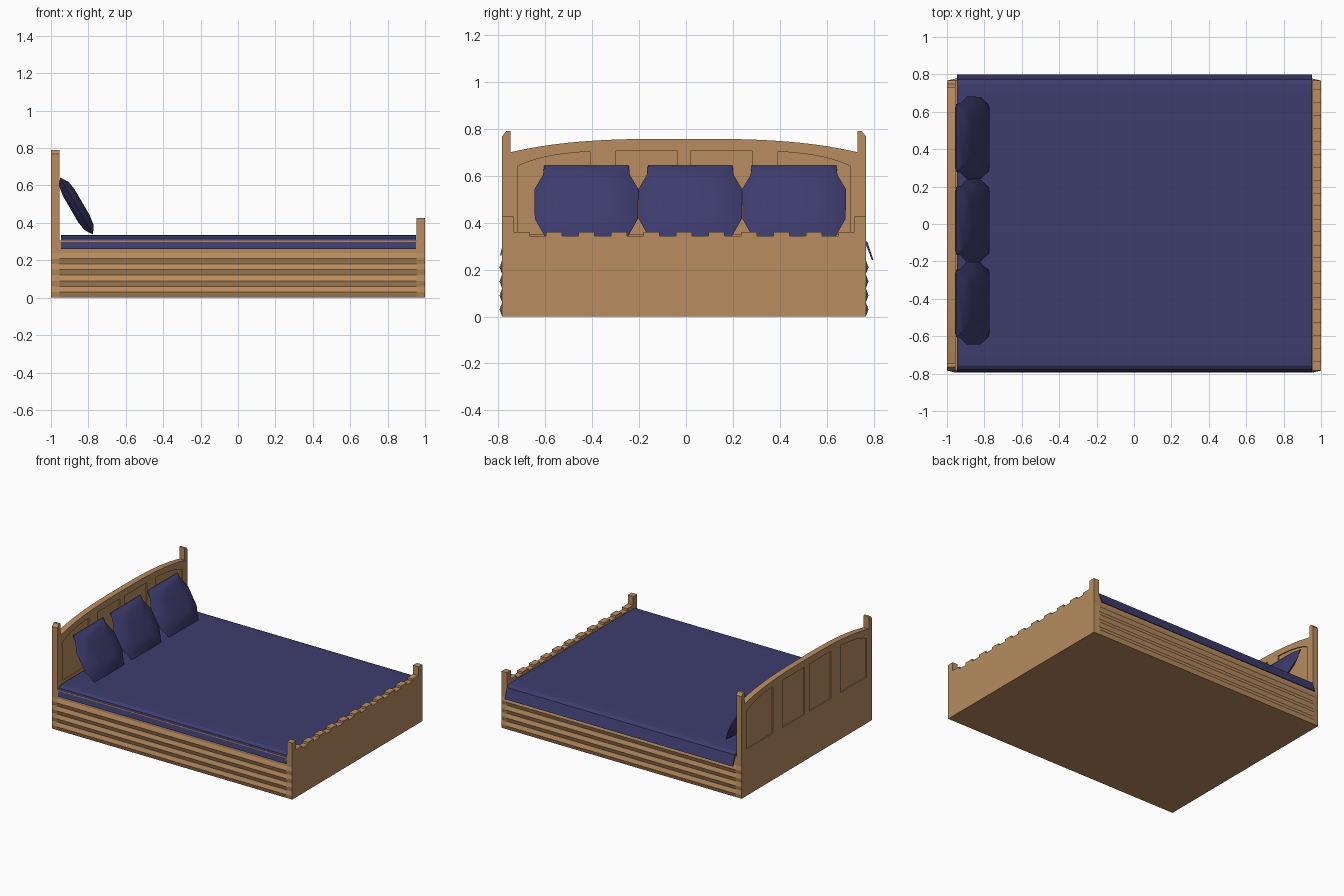
import bpy, bmesh, math
from mathutils import Vector

if "Cube" in bpy.data.objects:
    bpy.data.objects.remove(bpy.data.objects["Cube"])

YC = -0.0085          # centre line of the wooden frame
A = 0.7745            # half width of the frame


def material(name, rgb):
    m = bpy.data.materials.new(name)
    m.diffuse_color = (*rgb, 1)
    m.use_nodes = True
    m.node_tree.nodes["Principled BSDF"].inputs["Base Color"].default_value = m.diffuse_color
    return m


WOOD = material("warm wood", (0.48, 0.262, 0.115))
CLOTH = material("navy cloth", (0.047, 0.045, 0.155))


def finish(name, bm, mat):
    bmesh.ops.recalc_face_normals(bm, faces=bm.faces)
    me = bpy.data.meshes.new(name)
    bm.to_mesh(me)
    bm.free()
    me.materials.append(mat)
    ob = bpy.data.objects.new(name, me)
    bpy.context.collection.objects.link(ob)
    return ob


def loft(bm, sections):
    """Close a solid through (x, [(y, z), ...]) sections."""
    rings = [[bm.verts.new((x, y, z)) for y, z in p] for x, p in sections]
    n = len(rings[0])
    for a, b in zip(rings, rings[1:]):
        for i in range(n):
            j = (i + 1) % n
            bm.faces.new((a[i], a[j], b[j], b[i]))
    bm.faces.new(rings[0])
    bm.faces.new(rings[-1])


def prism(name, profile, x0, x1, mat):
    bm = bmesh.new()
    loft(bm, [(x0, profile), (x1, profile)])
    return finish(name, bm, mat)


def mirrored(half):
    """Right half outline from bottom to middle -> full outline."""
    full = half + [(-y, z) for y, z in reversed(half)]
    return [(y + YC, z) for y, z in full]


# Headboard with tall posts and an arched top
inner = A - 0.036
half = [(A, 0), (A, 0.768), (A - 0.018, 0.79), (inner, 0.79)]
for i in range(12):
    t = 1 - i / 12
    half.append((inner * t, 0.70 + 0.057 * (1 - t ** 3)))
headboard = prism("headboard", mirrored(half), -1.0, -0.955, WOOD)

# Four shallow sunk panels on both faces of the headboard
bm = bmesh.new()
for y0, y1 in ((0.03, 0.29), (0.40, 0.71)):
    for s in (-1, 1):
        prof = [(s * y1 + YC, 0.35), (s * y0 + YC, 0.35)]
        for i in range(9):
            y = y0 + (y1 - y0) * i / 8
            z = 0.64 + 0.066 * (1 - (y / 0.71) ** 5) if y1 > 0.5 else 0.705
            prof.append((s * y + YC, z))
        for x0, x1 in ((-1.02, -0.992), (-0.963, -0.93)):
            loft(bm, [(x0, prof), (x1, prof)])
cutter = finish("panel_cutter", bm, WOOD)
cutter.hide_render = True
mod = headboard.modifiers.new("panels", "BOOLEAN")
mod.operation = "DIFFERENCE"
mod.solver = "EXACT"
mod.object = cutter
bpy.context.view_layer.objects.active = headboard
bpy.ops.object.modifier_apply(modifier=mod.name)
bpy.data.objects.remove(cutter)

# Footboard with short posts and a notched top edge
P = A - 0.0475
foot = [(-A, 0), (A, 0), (A, 0.425), (P, 0.425)]
step = 2 * P / 21
for i in range(21):
    z = 0.36 if i % 2 == 0 else 0.343
    foot += [(P - i * step, z), (P - (i + 1) * step, z)]
foot += [(-P, 0.425), (-A, 0.425)]
prism("footboard", [(y + YC, z) for y, z in foot], 0.955, 1.0, WOOD)


# Base with ridged planks along both sides, flattening at the ends
def base_section(ridge):
    side = [(A + (ridge if i % 2 else 0), 0.03 * i) for i in range(9)]
    return mirrored(side + [(A, 0.305)])


def end_section():
    return base_section(0.001)


bm = bmesh.new()
full = base_section(0.011)
loft(bm, [(-0.955, full), (0.955, full)])
finish("plank_base", bm, WOOD)
for s in (-1, 1):
    bm = bmesh.new()
    # ridges taper off over the end posts, only as high as the planks
    cut = [p for p in full if p[1] < 0.29]
    flat = [p for p in end_section() if p[1] < 0.29]
    loft(bm, [(s * 0.955, cut), (s * 0.9995, flat)])
    finish("plank_end", bm, WOOD)

# Blanket: flat top with sloped edges and thin hanging flaps
blanket = [(-0.792, 0.26), (-0.778, 0.318), (-0.757, 0.332), (-0.70, 0.335),
           (0.70, 0.335), (0.745, 0.332), (0.772, 0.318), (0.798, 0.24),
           (0.792, 0.24), (0.766, 0.306), (-0.773, 0.306), (-0.787, 0.26)]
prism("blanket", blanket, -0.947, 0.953, CLOTH)


# Pillows: cushions leaning on the headboard
def pillow(name, yc):
    outline = [(0.175, -0.177), (0.22, -0.085), (0.221, 0.06), (0.185, 0.13),
               (0.18, 0.177)]
    outline += [(-u, v) for u, v in reversed(outline)]
    foot_pt, top_pt = Vector((-0.775, 0, 0.338)), Vector((-0.952, 0, 0.643))
    mid = (foot_pt + top_pt) / 2
    up = (top_pt - foot_pt).normalized()
    side = Vector((0, 1, 0))
    out = side.cross(up)
    bm = bmesh.new()
    rings = []
    for k, t in ((0.45, -0.036), (0.75, -0.028), (1, 0), (0.75, 0.028), (0.45, 0.036)):
        rings.append([bm.verts.new(mid + side * (yc + u * k) + up * (v * k) + out * t)
                      for u, v in outline])
    n = len(outline)
    for a, b in zip(rings, rings[1:]):
        for i in range(n):
            j = (i + 1) % n
            bm.faces.new((a[i], a[j], b[j], b[i]))
    bm.faces.new(rings[0])
    bm.faces.new(rings[-1])
    ob = finish(name, bm, CLOTH)
    bpy.ops.object.select_all(action="DESELECT")
    ob.select_set(True)
    bpy.context.view_layer.objects.active = ob
    bpy.ops.object.shade_smooth_by_angle(angle=math.radians(35))


for i in range(3):
    pillow("pillow_%d" % (i + 1), 0.018 + 0.442 * (i - 1))
